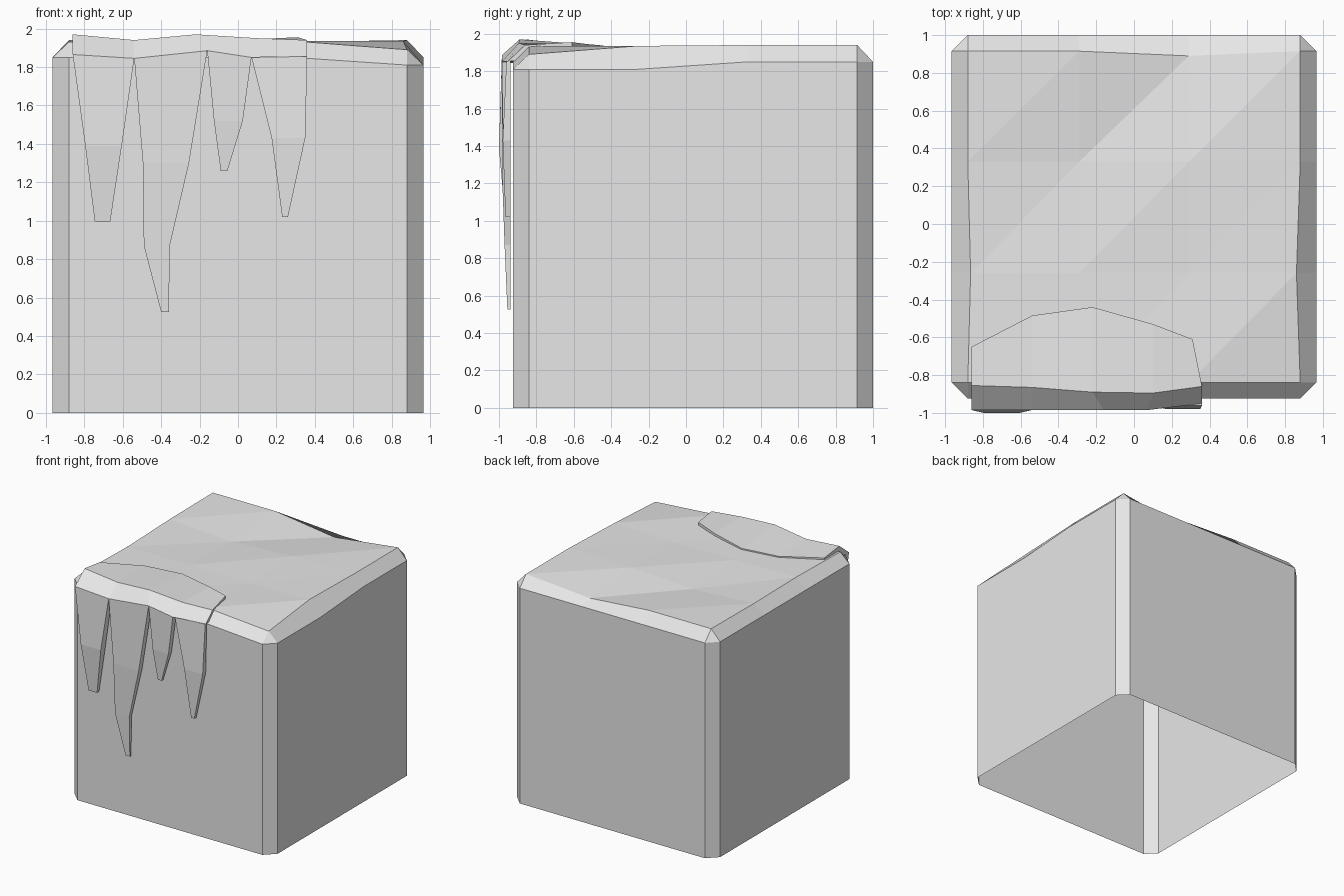
import bpy, bmesh

cube = bpy.data.objects.get("Cube")
if cube:
    bpy.data.objects.remove(cube, do_unlink=True)

grey = bpy.data.materials.new("plain_grey")
grey.use_nodes = True
colour = (0.8, 0.8, 0.8, 1)
grey.diffuse_color = colour
grey.node_tree.nodes["Principled BSDF"].inputs["Base Color"].default_value = colour


def finish(name, bm):
    """Turn a bmesh into a flat shaded object."""
    bmesh.ops.remove_doubles(bm, verts=bm.verts, dist=0.0005)
    bmesh.ops.recalc_face_normals(bm, faces=bm.faces)
    mesh = bpy.data.meshes.new(name)
    bm.to_mesh(mesh)
    bm.free()
    mesh.materials.append(grey)
    obj = bpy.data.objects.new(name, mesh)
    bpy.context.collection.objects.link(obj)
    return obj


def loft(name, sections):
    """Skin closed cross-sections and cap both ends."""
    bm = bmesh.new()
    rings = [[bm.verts.new(p) for p in s] for s in sections]
    count = len(rings[0])
    for a, b in zip(rings, rings[1:]):
        for i in range(count):
            j = (i + 1) % count
            bm.faces.new((a[i], a[j], b[j], b[i]))
    bm.faces.new(rings[0])
    bm.faces.new(rings[-1])
    return finish(name, bm)


# Block: uneven top grid, bevelled rim, chamfered corners, open underneath
xs = (-0.88, -0.29, 0.29, 0.88)
ys = (-0.84, -0.26, 0.33, 0.915)
heights = ((1.93, 1.93, 1.935, 1.89),
           (1.93, 1.925, 1.92, 1.935),
           (1.935, 1.9, 1.93, 1.94),
           (1.94, 1.94, 1.88, 1.94))
bm = bmesh.new()
top = [[bm.verts.new((x, y, z)) for x, z in zip(xs, row)] for y, row in zip(ys, heights)]
top[1][0].co.x += 0.015
top[1][3].co.x -= 0.02
top[3][2].co.y -= 0.025
for j in range(3):
    for i in range(3):
        a, b, c, d = top[j][i], top[j][i + 1], top[j + 1][i + 1], top[j + 1][i]
        bm.faces.new((a, b, c))
        bm.faces.new((a, c, d))

bevel = 0.085
low, high = 1.81, 1.85
sides = (([(0, i) for i in range(4)], (0, -1), (high, high, high, low)),
         ([(j, 3) for j in range(4)], (1, 0), (low, low, high, high)),
         ([(3, i) for i in (3, 2, 1, 0)], (0, 1), (high, high, high, high)),
         ([(j, 0) for j in (3, 2, 1, 0)], (-1, 0), (high, high, high, high)))
rim, inner = [], []
for cells, (dx, dy), levels in sides:
    for (j, i), z in zip(cells, levels):
        rim.append(bm.verts.new((xs[i] + dx * bevel, ys[j] + dy * bevel, z)))
        inner.append(top[j][i])
base = [bm.verts.new((v.co.x, v.co.y, 0)) for v in rim]
for k in range(len(rim)):
    n = (k + 1) % len(rim)
    bm.faces.new((base[k], base[n], rim[n], rim[k]))
    if inner[k] is inner[n]:
        bm.faces.new((rim[k], rim[n], inner[k]))
    else:
        bm.faces.new((rim[k], rim[n], inner[n], inner[k]))
finish("block", bm)

# Ice sheet: back x, back y, back z, lip x, lip y, lip z, front x, front y, front z
stations = ((-0.86, -0.65, 1.945, -0.86, -0.855, 1.97, -0.86, -0.985, 1.865),
            (-0.54, -0.485, 1.937, -0.54, -0.865, 1.94, -0.54, -0.985, 1.845),
            (-0.22, -0.44, 1.937, -0.22, -0.89, 1.97, -0.16, -0.985, 1.885),
            (0.1, -0.53, 1.945, 0.1, -0.895, 1.95, 0.07, -0.985, 1.85),
            (0.31, -0.61, 1.955, 0.36, -0.86, 1.94, 0.36, -0.95, 1.855))
sheet = []
for bx, by, bz, lx, ly, lz, fx, fy, fz in stations:
    sheet.append([(bx, by, bz), (lx, ly, lz), (fx, fy, fz), (fx, -0.92, fz),
                  (lx, -0.83, 1.87), (bx, by, 1.9)])
loft("ice_sheet", sheet)


# Icicles: rows of left x, left z, right x, right z, front y
def icicle(name, rows):
    back = -0.938
    sections = []
    for xl, zl, xr, zr, front in rows:
        sections.append([(xl, zl, front), (xr, zr, front), (xr, zr, back), (xl, zl, back)])
    loft(name, [[(x, y, z) for x, z, y in s] for s in sections])


icicle("icicle_outer", [(-0.86, 1.865, -0.54, 1.845, -0.985), (-0.795, 1.39, -0.605, 1.39, -1.0),
                        (-0.745, 0.995, -0.665, 0.995, -0.965)])
icicle("icicle_long", [(-0.54, 1.845, -0.16, 1.885, -0.985), (-0.495, 1.3, -0.255, 1.3, -0.985),
                       (-0.49, 0.87, -0.355, 0.87, -0.97), (-0.4, 0.525, -0.36, 0.525, -0.955)])
icicle("icicle_short", [(-0.16, 1.885, 0.07, 1.85, -0.985), (-0.125, 1.52, 0.025, 1.52, -0.98),
                        (-0.09, 1.26, -0.055, 1.26, -0.96)])
icicle("icicle_inner", [(0.07, 1.85, 0.36, 1.855, -0.96), (0.175, 1.43, 0.35, 1.43, -0.98),
                        (0.23, 1.02, 0.26, 1.02, -0.965)])
